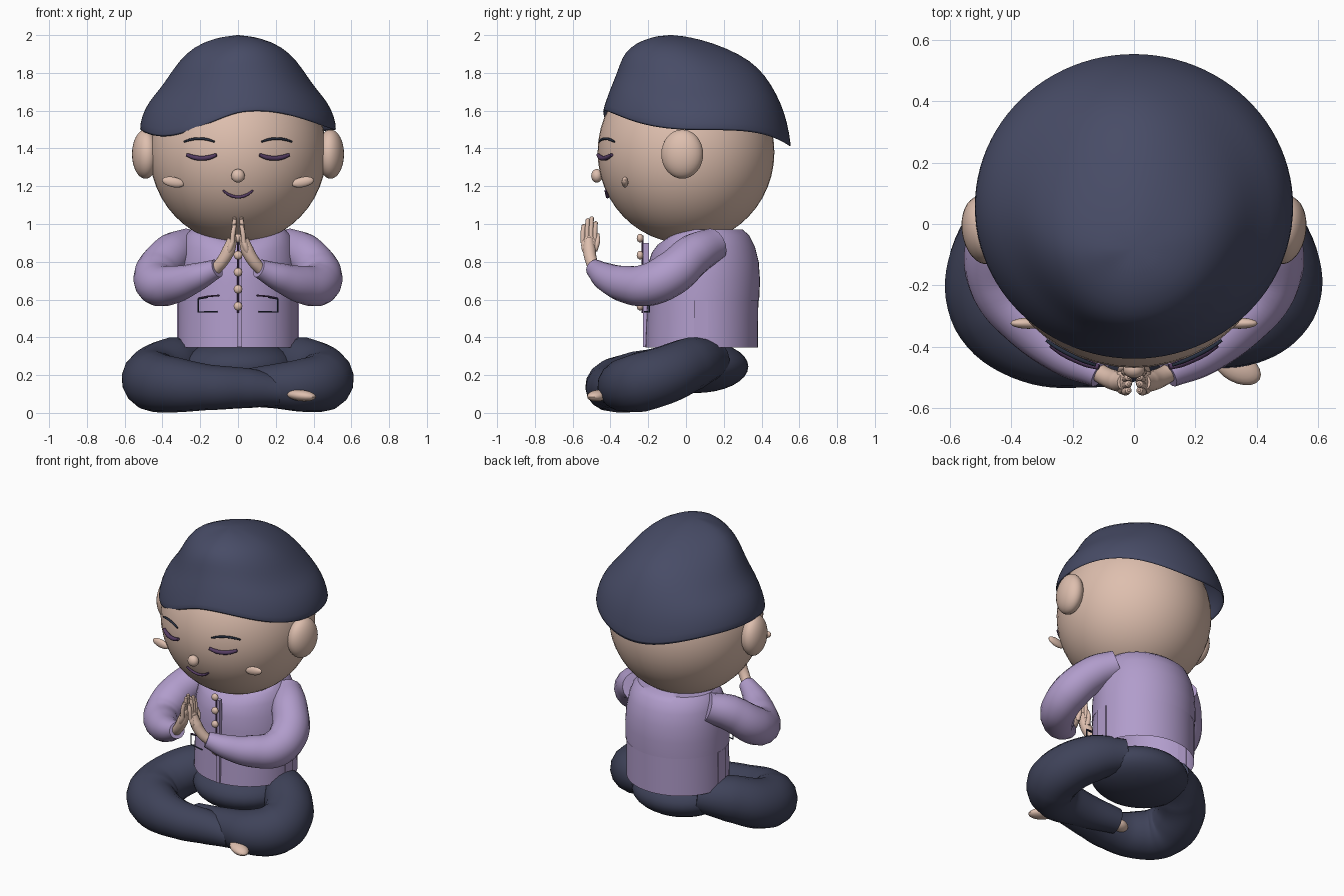
import bpy, bmesh, math
from mathutils import Vector, Matrix, Euler

cube = bpy.data.objects.get("Cube")
if cube:
    bpy.data.objects.remove(cube)


def material(name, rgb):
    m = bpy.data.materials.new(name)
    m.use_nodes = True
    m.diffuse_color = (*rgb, 1)
    m.node_tree.nodes["Principled BSDF"].inputs["Base Color"].default_value = (*rgb, 1)
    return m


SKIN = material("skin", (0.73, 0.52, 0.425))
HAIR = material("hair navy", (0.064, 0.072, 0.134))
CLOTH = material("trouser navy", (0.049, 0.055, 0.1))
LILAC = material("lilac", (0.44, 0.335, 0.6))
PLUM = material("plum", (0.09, 0.045, 0.12))
INK = material("ink", (0.02, 0.028, 0.05))


def add(name, mesh, mat):
    mesh.materials.clear()
    mesh.materials.append(mat)
    mesh.shade_smooth()
    mesh.set_sharp_from_angle(angle=math.radians(40))
    ob = bpy.data.objects.new(name, mesh)
    bpy.context.collection.objects.link(ob)
    return ob


def from_bmesh(name, bm, mat):
    mesh = bpy.data.meshes.new(name)
    bm.to_mesh(mesh)
    bm.free()
    return add(name, mesh, mat)


def ball(name, centre, size, mat, turn=(0, 0, 0), segments=32):
    bm = bmesh.new()
    matrix = Matrix.LocRotScale(Vector(centre), Euler(turn), Vector(size))
    bmesh.ops.create_uvsphere(bm, u_segments=segments, v_segments=segments // 2,
                              radius=1, matrix=matrix)
    return from_bmesh(name, bm, mat)


def box(name, centre, size, mat):
    bm = bmesh.new()
    bmesh.ops.create_cube(bm, size=1, matrix=Matrix.LocRotScale(Vector(centre), None, Vector(size)))
    return from_bmesh(name, bm, mat)


def tube(name, points, radii, mat, sides=6, smooth=True):
    """Round tube through the points, with a radius at each."""
    curve = bpy.data.curves.new(name, "CURVE")
    curve.dimensions = "3D"
    curve.bevel_depth = 1
    curve.bevel_resolution = sides
    curve.resolution_u = 8
    curve.use_fill_caps = True
    spline = curve.splines.new("BEZIER")
    spline.bezier_points.add(len(points) - 1)
    for bp, co, r in zip(spline.bezier_points, points, radii):
        bp.co, bp.radius = co, r
        bp.handle_left_type = bp.handle_right_type = "AUTO" if smooth else "VECTOR"
    helper = bpy.data.objects.new(name, curve)
    bpy.context.collection.objects.link(helper)
    graph = bpy.context.evaluated_depsgraph_get()
    mesh = bpy.data.meshes.new_from_object(helper.evaluated_get(graph))
    bpy.data.objects.remove(helper)
    return add(name, mesh, mat)


def loft(name, rows, mat, pole=None, wave=0.0, segments=48):
    """Rings given as front y, front z, half width, side z, back y, back z."""
    bm = bmesh.new()
    rings = []
    for k, (yf, zf, w, zs, yb, zb) in enumerate(rows):
        ring = []
        for i in range(segments):
            a = math.tau * i / segments
            c, s = math.cos(a), math.sin(a)
            z = zs + ((zf if c > 0 else zb) - zs) * c ** 4
            if c > 0:
                dip = math.sin(2 * a) * c * (0.5 if s > 0 else 1)
                z += wave * dip * (1 - k / len(rows))
            y = (yf + yb) / 2 - (yb - yf) / 2 * c
            ring.append(bm.verts.new((w * s, y, z)))
        rings.append(ring)
    for low, high in zip(rings, rings[1:]):
        for i in range(segments):
            j = (i + 1) % segments
            bm.faces.new((low[i], low[j], high[j], high[i]))
    if pole:
        tip = bm.verts.new(pole)
        for i in range(segments):
            bm.faces.new((rings[-1][i], rings[-1][(i + 1) % segments], tip))
    return from_bmesh(name, bm, mat)


# Head, ears, nose and cheeks
HEAD_R, HEAD_Z = 0.468, 1.38
ball("head", (0, 0, HEAD_Z), (HEAD_R, HEAD_R, 0.483), SKIN, segments=48)
ball("nose", (0, -0.472, 1.255), (0.036, 0.03, 0.036), SKIN, segments=20)
for s, side in ((1, "left"), (-1, "right")):
    ball(side + "_ear", (s * 0.49, -0.02, 1.37), (0.07, 0.112, 0.13), SKIN, (0, 0, s * -0.15))
    ball(side + "_cheek", (s * 0.343, -0.323, 1.222), (0.06, 0.018, 0.027), SKIN,
         (0, s * -0.2, 0), 20)


# Closed eyes, eyebrows and mouth follow the head's surface
def face_line(name, centre_x, centre_z, half, sag, radius, mat):
    points = []
    for t in (-1, -0.5, 0, 0.5, 1):
        x, z = centre_x + half * t, centre_z + sag * t * t
        points.append((x, -math.sqrt(HEAD_R ** 2 - x * x - (z - HEAD_Z) ** 2) - 0.012, z))
    tube(name, points, [radius * f for f in (0.7, 1, 1, 1, 0.7)], mat, 3)


for s, side in ((1, "left"), (-1, "right")):
    face_line(side + "_eye", s * 0.192, 1.348, 0.078, 0.018, 0.013, PLUM)
    face_line(side + "_eyebrow", s * 0.205, 1.452, 0.08, -0.016, 0.007, INK)
face_line("mouth", 0, 1.143, 0.08, 0.034, 0.008, PLUM)

# Swept cap of hair
hair = loft("hair", [
    (-0.445, 1.59, 0.523, 1.495, 0.56, 1.405),
    (-0.425, 1.65, 0.512, 1.57, 0.537, 1.54),
    (-0.40, 1.72, 0.472, 1.65, 0.505, 1.635),
    (-0.37, 1.79, 0.418, 1.71, 0.455, 1.735),
    (-0.35, 1.85, 0.365, 1.785, 0.385, 1.83),
    (-0.325, 1.905, 0.315, 1.86, 0.285, 1.90),
    (-0.27, 1.955, 0.235, 1.94, 0.14, 1.96),
    (-0.18, 1.99, 0.12, 1.985, 0.02, 1.99),
], HAIR, pole=(0, -0.08, 2.002), wave=0.08)
shell = hair.modifiers.new("thickness", "SOLIDIFY")
shell.thickness, shell.offset = 0.012, -1
soft = hair.modifiers.new("smooth", "SUBSURF")
soft.levels = soft.render_levels = 1


# Jacket body, scooped below the chin, and skirt
def flat(z, w, yf, yb, scoop=0.0):
    return (yf, z - scoop, w, z, yb, z)


loft("jacket_skirt", [flat(0.345, 0.32, -0.215, 0.38), flat(0.6, 0.318, -0.205, 0.383)], LILAC)
loft("jacket_body", [
    flat(0.595, 0.322, -0.21, 0.387), flat(0.7, 0.322, -0.207, 0.392),
    flat(0.8, 0.315, -0.2, 0.385, 0.01), flat(0.88, 0.30, -0.18, 0.365, 0.03),
    flat(0.94, 0.28, -0.15, 0.335, 0.05), flat(0.97, 0.25, -0.11, 0.30, 0.06),
], LILAC, pole=(0, 0.08, 0.975))
box("front_strip", (0.008, -0.212, 0.625), (0.026, 0.03, 0.55), LILAC)
tube("button_cord", [(0, -0.23, 0.53), (0, -0.23, 0.94)], [0.005] * 2, PLUM, 2, False)
for k in range(5):
    ball("button", (0, -0.243, 0.565 + 0.09 * k), (0.023, 0.018, 0.023), SKIN, segments=16)


# Pocket outlines stand just off the jacket front
def pocket_line(name, s, points, radius, mat):
    path = [(s * x, -0.245 + 0.24 * x, z) for x, z in points]
    tube(name, path, [radius] * len(path), mat, 1, False)


for s, side in ((1, "left"), (-1, "right")):
    pocket_line(side + "_pocket", s, ((0.11, 0.535), (0.21, 0.535), (0.21, 0.603), (0.16, 0.612)),
                0.0045, INK)
    pocket_line(side + "_pocket_flap", s, ((0.10, 0.622), (0.16, 0.617), (0.21, 0.607)),
                0.005, PLUM)
    box(side + "_side_vent", (s * 0.318, 0.08, 0.47), (0.009, 0.075, 0.25), LILAC)

# Sleeves and praying hands
for s, side in ((1, "left"), (-1, "right")):
    arm = [(0.255, 0.15, 0.892), (0.35, 0.045, 0.84), (0.432, -0.08, 0.735),
           (0.42, -0.20, 0.678), (0.33, -0.32, 0.682), (0.22, -0.42, 0.718),
           (0.11, -0.485, 0.765)]
    tube(side + "_sleeve", [(s * x, y, z) for x, y, z in arm],
         (0.09, 0.11, 0.118, 0.113, 0.099, 0.076, 0.05), LILAC)
    wrist = [(0.12, -0.48, 0.76), (0.085, -0.5, 0.8), (0.05, -0.512, 0.86), (0.03, -0.515, 0.92)]
    tube(side + "_wrist", [(s * x, y, z) for x, y, z in wrist],
         (0.03, 0.032, 0.034, 0.026), SKIN)
    ball(side + "_palm", (s * 0.037, -0.513, 0.888), (0.022, 0.042, 0.065), SKIN,
         (0, s * -0.3, 0), 20)
    for k, tip in enumerate((1.0, 1.03, 1.04, 1.015)):
        y = -0.545 + 0.021 * k
        tube(side + "_finger", [(s * 0.03, y, 0.90), (s * 0.025, y, 0.96),
                                (s * 0.018, y + 0.004, tip - 0.006), (s * 0.017, y + 0.004, tip)],
             (0.013, 0.013, 0.011, 0.004), SKIN, 3)
    tube(side + "_thumb", [(s * 0.04, -0.485, 0.86), (s * 0.035, -0.468, 0.91),
                           (s * 0.025, -0.465, 0.95)], (0.016, 0.014, 0.006), SKIN, 3)

# Hips, crossed legs and feet
ball("hips", (0, 0.05, 0.245), (0.31, 0.28, 0.14), CLOTH)
thigh = [(0.18, 0.15, 0.285), (0.34, 0.03, 0.26), (0.45, -0.13, 0.195)]
tube("left_leg", thigh + [(0.442, -0.24, 0.163), (0.35, -0.32, 0.147),
                          (0.17, -0.335, 0.14), (-0.10, -0.29, 0.125)],
     (0.10, 0.142, 0.155, 0.158, 0.143, 0.115, 0.08), CLOTH)
tube("right_leg", [(-x, y, z) for x, y, z in thigh] +
     [(-0.44, -0.27, 0.165), (-0.33, -0.37, 0.148), (-0.15, -0.412, 0.135),
      (0.06, -0.395, 0.13), (0.22, -0.38, 0.115)],
     (0.10, 0.142, 0.155, 0.16, 0.146, 0.12, 0.105, 0.08), CLOTH)
ball("right_foot", (0.335, -0.465, 0.092), (0.085, 0.05, 0.03), SKIN, (0, 0.1, -0.5), 20)
ball("left_foot", (-0.13, -0.29, 0.105), (0.06, 0.045, 0.035), SKIN, (0, 0, 0.2), 20)
